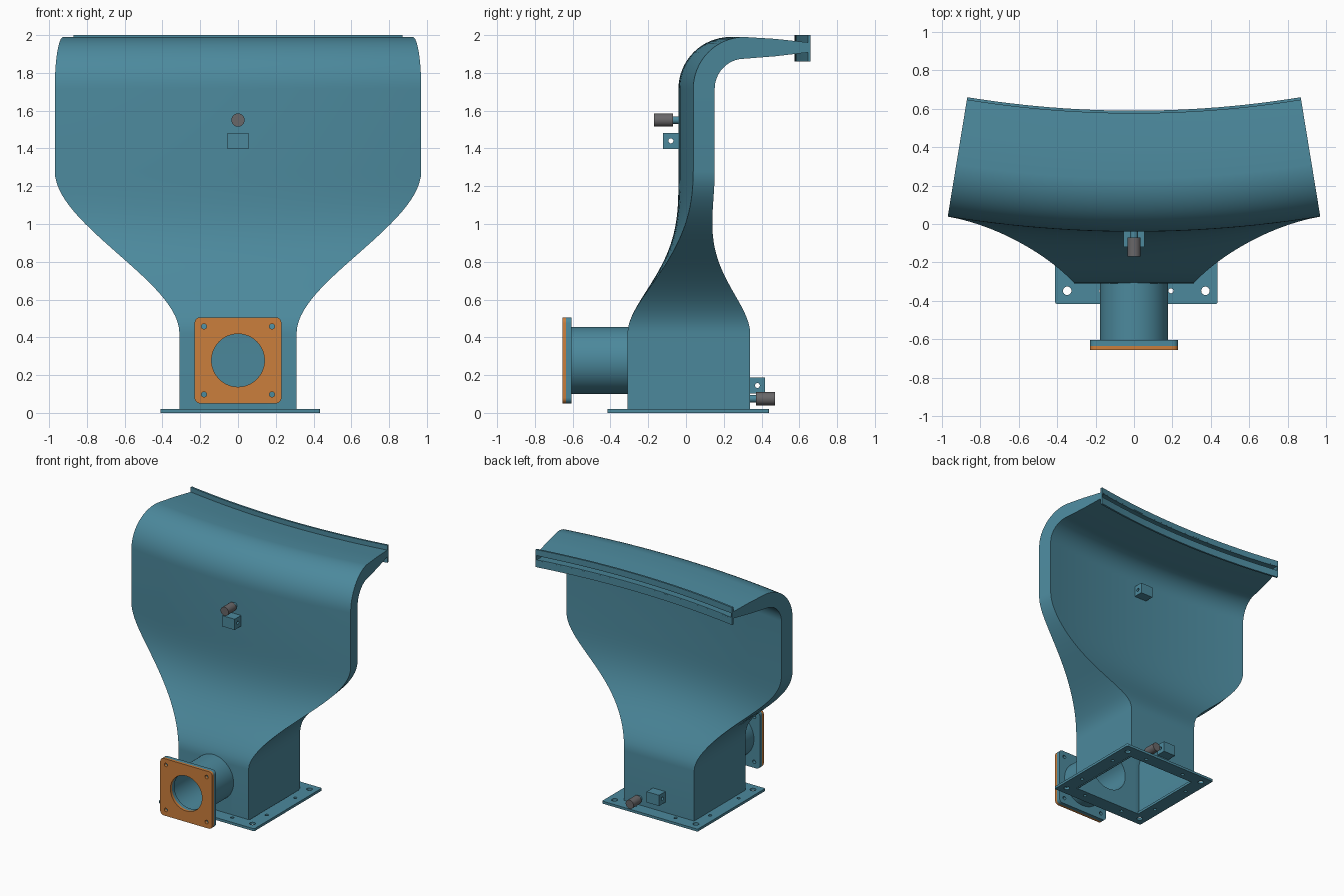
import bpy
import bmesh
from math import sin, cos, pi

if "Cube" in bpy.data.objects:
    bpy.data.objects.remove(bpy.data.objects["Cube"])


def material(name, rgb):
    m = bpy.data.materials.new(name)
    m.use_nodes = True
    m.diffuse_color = (*rgb, 1)
    m.node_tree.nodes["Principled BSDF"].inputs["Base Color"].default_value = (*rgb, 1)
    return m


TEAL = material("teal paint", (0.072, 0.25, 0.335))
ORANGE = material("orange gasket", (0.6, 0.21, 0.045))
GREY = material("grey plug", (0.14, 0.135, 0.14))


def select(obj):
    bpy.ops.object.select_all(action="DESELECT")
    obj.select_set(True)
    bpy.context.view_layer.objects.active = obj


def link(name, data, mat):
    obj = bpy.data.objects.new(name, data)
    bpy.context.collection.objects.link(obj)
    data.materials.append(mat)
    return obj


def smooth(obj):
    select(obj)
    bpy.ops.object.shade_smooth_by_angle(angle=0.5)


# Helpers: loft through closed rings, and flat plates with holes
def loft(name, rings, mat, caps=False):
    bm = bmesh.new()
    rows = [[bm.verts.new(p) for p in ring] for ring in rings]
    n = len(rows[0])
    for a, b in zip(rows, rows[1:]):
        for j in range(n):
            k = (j + 1) % n
            bm.faces.new((a[j], a[k], b[k], b[j]))
    if caps:
        bm.faces.new(rows[0])
        bm.faces.new(rows[-1])
        bmesh.ops.recalc_face_normals(bm, faces=bm.faces)
    mesh = bpy.data.meshes.new(name)
    bm.to_mesh(mesh)
    bm.free()
    return link(name, mesh, mat)


def circle(x, y, r, n=24):
    return [(x + r * cos(2 * pi * i / n), y + r * sin(2 * pi * i / n)) for i in range(n)]


def rounded(hx, hy, r):
    pts = []
    for q, (sx, sy) in enumerate([(1, 1), (-1, 1), (-1, -1), (1, -1)]):
        for i in range(6):
            a = (q + i / 5) * pi / 2
            pts.append((sx * (hx - r) + r * cos(a), sy * (hy - r) + r * sin(a)))
    return pts


def rect(hx, hy):
    return [(hx, hy), (-hx, hy), (-hx, -hy), (hx, -hy)]


def plate(name, outlines, depth, loc, rot, mat):
    curve = bpy.data.curves.new(name, "CURVE")
    curve.dimensions = "2D"
    curve.fill_mode = "BOTH"
    curve.extrude = depth / 2
    for pts in outlines:
        sp = curve.splines.new("POLY")
        sp.points.add(len(pts) - 1)
        for p, (x, y) in zip(sp.points, pts):
            p.co = (x, y, 0, 1)
        sp.use_cyclic_u = True
    obj = link(name, curve, mat)
    obj.location, obj.rotation_euler = loc, rot
    select(obj)
    bpy.ops.object.convert(target="MESH")
    obj = bpy.context.object
    smooth(obj)
    return obj


FLAT = (0, 0, 0)
FACING_FRONT = (pi / 2, 0, 0)
FACING_SIDE = (pi / 2, 0, pi / 2)

# Duct body: square inlet, flaring S-curve, arched wide neck, elbow and tapered outlet
BEND = 1 / 6
COLS = 24


def place(u, width, yc, z, bend):
    f = 1 - (yc + 0.04) * bend
    x = u * width * f
    return (x, yc + x * x * bend / (2 * f), z)


def ease(t):
    return t * t * (3 - 2 * t)


def section(width, bend, front, back):
    us = [2 * i / COLS - 1 for i in range(COLS + 1)]
    return ([place(u, width, *front, bend) for u in us]
            + [place(-u, width, *back, bend) for u in us])


rings = [section(0.31, 0, (-0.31, 0), (0.34, 0))]
STEPS = 28
for i in range(STEPS + 1):
    t = i / STEPS
    z = 0.42 + 0.86 * t
    s = ease(1 - (1 - t) ** 1.75)
    rings.append(section(0.31 + 0.66 * ease(t), BEND * s,
                         (-0.31 + 0.27 * s, z), (0.34 - 0.265 * s, z)))
for i in range(17):
    a = i / 16 * pi / 2
    y, z = 0.235 - 0.275 * cos(a), 1.715 + 0.275 * sin(a)
    yb, zb = 0.235 - 0.16 * cos(a), 1.715 + 0.16 * sin(a)
    rings.append(section(0.97, BEND, (y, z), (yb, zb)))
rings.append(section(0.97, BEND, (0.4, 1.98), (0.4, 1.888)))
rings.append(section(0.97, BEND, (0.59, 1.96), (0.59, 1.91)))
body = loft("duct_body", rings, TEAL)
wall = body.modifiers.new("wall", "SOLIDIFY")
wall.thickness = 0.01
wall.offset = -1

# Round opening where the side pipe enters
PIPE_Z = 0.278
cutter = plate("pipe_cutter", [circle(0, 0, 0.165, 48)], 0.3, (0, -0.3, PIPE_Z), FACING_FRONT, TEAL)
cutter.hide_render = True
select(cutter)
bpy.ops.object.mode_set(mode="EDIT")
bpy.ops.mesh.select_all(action="SELECT")
bpy.ops.mesh.remove_doubles(threshold=0.0001)
bpy.ops.mesh.normals_make_consistent(inside=False)
bpy.ops.object.mode_set(mode="OBJECT")
cut = body.modifiers.new("opening", "BOOLEAN")
cut.operation = "DIFFERENCE"
cut.solver = "EXACT"
cut.object = cutter
select(body)
bpy.ops.object.convert(target="MESH")
bpy.data.objects.remove(cutter)
smooth(body)

# Curved lips above and below the outlet
for name, low, high in [("outlet_lip_upper", 1.957, 2.0), ("outlet_lip_lower", 1.86, 1.913)]:
    strip = []
    for i in range(COLS + 1):
        u = 2 * i / COLS - 1
        strip.append([place(u, 0.97, y, z, BEND)
                      for y, z in [(0.575, low), (0.59, low), (0.59, high), (0.575, high)]])
    smooth(loft(name, strip, TEAL, caps=True))

# Base flange with bolt holes
holes = [circle(x, y, 0.022) for x in (-0.36, 0.36) for y in (-0.36, 0.36)]
for s in (-0.36, 0.36):
    for t in (-0.18, 0.18):
        holes += [circle(s, t, 0.013), circle(t, s, 0.013)]
plate("base_flange", [rounded(0.423, 0.428, 0.01), rect(0.305, 0.315)] + holes,
      0.02, (0.012, 0.012, 0.01), FLAT, TEAL)

# Side pipe, its flange and the gasket
plate("inlet_pipe", [circle(0, 0, 0.178, 64), circle(0, 0, 0.165, 64)],
      0.31, (0, -0.46, PIPE_Z), FACING_FRONT, TEAL)
bolts = [circle(x, y, 0.014) for x in (-0.18, 0.18) for y in (-0.18, 0.18)]
for name, depth, y, mat in [("pipe_flange", 0.03, -0.62, TEAL), ("pipe_gasket", 0.02, -0.645, ORANGE)]:
    plate(name, [rounded(0.23, 0.228, 0.03), circle(0, 0, 0.14, 64)] + bolts,
          depth, (0, y, PIPE_Z), FACING_FRONT, mat)

# Drilled lugs on the walls
for name, y, z in [("front_lug", -0.08, 1.44), ("rear_lug", 0.11, 1.65), ("base_lug", 0.378, 0.145)]:
    plate(name, [rect(0.041, 0.043), circle(0, 0, 0.013)], 0.11, (0, y, z), FACING_SIDE, TEAL)

# Sensor stems with grey plugs
for name, x, y, z, out in [("front", 0, -0.04, 1.55, -1), ("base", 0.17, 0.34, 0.075, 1)]:
    plate(name + "_sensor_stem", [circle(0, 0, 0.02)], 0.05, (x, y + out * 0.015, z), FACING_FRONT, TEAL)
    plate(name + "_sensor_plug", [circle(0, 0, 0.035)], 0.1, (x, y + out * 0.08, z), FACING_FRONT, GREY)
